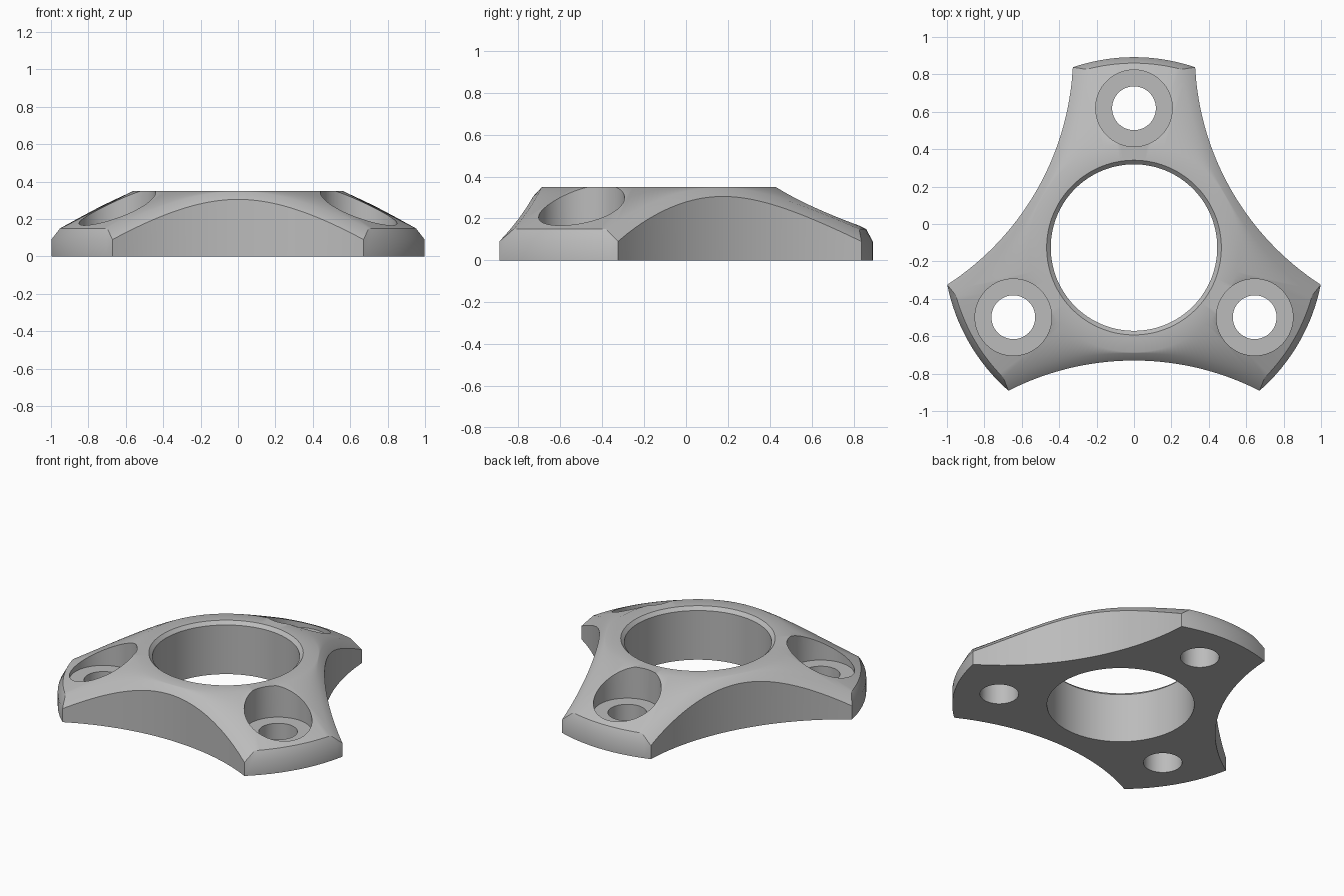
import bpy
import bmesh
from math import acos, asin, cos, sin, sqrt, pi

if "Cube" in bpy.data.objects:
    bpy.data.objects.remove(bpy.data.objects["Cube"])

HUB_Y = -0.126      # hub centre, body is centred by its bounds
FLAT_R = 0.56       # edge of the flat crown
TOP = 0.35
TIP_STEPS, SIDE_STEPS = 16, 48

grey = bpy.data.materials.new("Plain grey")
grey.use_nodes = True
colour = (0.5, 0.5, 0.5, 1)
grey.diffuse_color = colour
grey.node_tree.nodes["Principled BSDF"].inputs["Base Color"].default_value = colour


def outline(tip_r, side_dist, side_r):
    """Three-armed outline as (angle, radius): round tips, concave sides."""
    corner = acos((tip_r**2 + side_dist**2 - side_r**2) / (2 * tip_r * side_dist))
    points = []
    for k in range(3):
        mid = -pi / 2 + k * 2 * pi / 3
        for i in range(SIDE_STEPS):
            a = corner * (2 * i / SIDE_STEPS - 1)
            r = side_dist * cos(a) - sqrt(side_r**2 - (side_dist * sin(a))**2)
            points.append((mid + a, r))
        span = 2 * pi / 3 - 2 * corner
        for i in range(TIP_STEPS):
            points.append((mid + corner + span * i / TIP_STEPS, tip_r))
    return points


def slope_z(r):
    return min(TOP, TOP - 0.47 * (r - FLAT_R))


def wall_z(r):
    return 0.305 - 0.519 * (r - 0.604)


# Three-armed body, lofted from rings
outer = outline(1.018, 2.083, 1.479)
inner = outline(0.986, 2.475, 1.911)
rings = [
    [(a, r, 0) for a, r in outer],
    [(a, r, wall_z(r)) for a, r in outer],
    [(a, r, slope_z(r)) for a, r in inner],
    [(a, FLAT_R, TOP) for a, r in inner],
    [(a, 0.467, TOP) for a, r in inner],
    [(a, 0.445, TOP - 0.022) for a, r in inner],
    [(a, 0.445, 0) for a, r in inner],
]
bm = bmesh.new()
loops = [[bm.verts.new((r * cos(a), HUB_Y + r * sin(a), z)) for a, r, z in ring]
         for ring in rings]
count = len(outer)
for low, high in zip(loops, loops[1:] + loops[:1]):
    for i in range(count):
        j = (i + 1) % count
        bm.faces.new((low[i], low[j], high[j], high[i]))
bmesh.ops.recalc_face_normals(bm, faces=bm.faces[:])
mesh = bpy.data.meshes.new("three_arm_body")
bm.to_mesh(mesh)
bm.free()
mesh.materials.append(grey)
body = bpy.data.objects.new("three_arm_body", mesh)
bpy.context.collection.objects.link(body)
bpy.context.view_layer.objects.active = body


def cut_hole(angle, radius, bottom):
    """Cut an upright round hole through one arm, down to the given height."""
    bpy.ops.mesh.primitive_cylinder_add(
        vertices=64, radius=radius, depth=1,
        location=(0.745 * cos(angle), HUB_Y + 0.745 * sin(angle), bottom + 0.5))
    cutter = bpy.context.object
    cutter.hide_render = True
    cutter.data.materials.append(grey)
    bpy.context.view_layer.objects.active = body
    mod = body.modifiers.new("hole", "BOOLEAN")
    mod.operation, mod.solver, mod.object = "DIFFERENCE", "EXACT", cutter
    bpy.ops.object.modifier_apply(modifier=mod.name)
    bpy.data.objects.remove(cutter)


# Counterbored screw hole in each arm
for k in range(3):
    arm = pi / 2 + k * 2 * pi / 3
    cut_hole(arm, 0.205, 0.14)
    cut_hole(arm, 0.117, -0.3)

bpy.ops.object.select_all(action="DESELECT")
body.select_set(True)
bpy.context.view_layer.objects.active = body
bpy.ops.object.shade_smooth_by_angle(angle=pi / 6)
